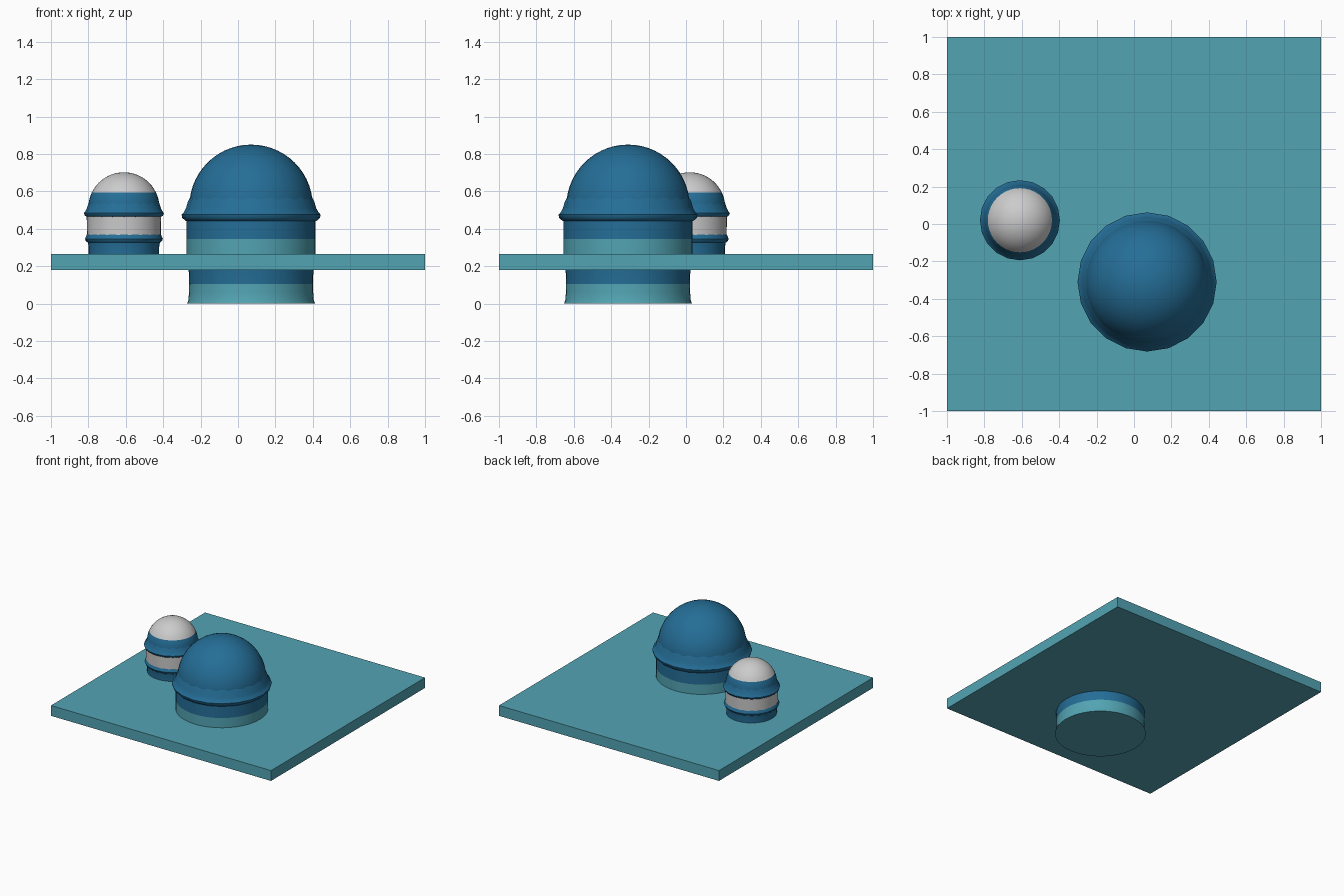
import bpy, bmesh, math

if "Cube" in bpy.data.objects:
    bpy.data.objects.remove(bpy.data.objects["Cube"])


def material(name, color):
    m = bpy.data.materials.new(name)
    m.diffuse_color = (*color, 1)
    m.use_nodes = True
    m.node_tree.nodes["Principled BSDF"].inputs["Base Color"].default_value = m.diffuse_color
    return m


TEAL = material("teal", (0.085, 0.37, 0.45))
BLUE = material("deep_blue", (0.018, 0.155, 0.31))
BIG = (0.07, -0.31)
SMALL = (-0.61, 0.02)


def finish(bm, name, loc, mat, smooth=40):
    bmesh.ops.recalc_face_normals(bm, faces=bm.faces)
    mesh = bpy.data.meshes.new(name)
    bm.to_mesh(mesh)
    bm.free()
    ob = bpy.data.objects.new(name, mesh)
    ob.location = loc
    bpy.context.collection.objects.link(ob)
    if mat:
        mesh.materials.append(mat)
    if smooth:
        bpy.ops.object.select_all(action='DESELECT')
        bpy.context.view_layer.objects.active = ob
        ob.select_set(True)
        bpy.ops.object.shade_smooth_by_angle(angle=math.radians(smooth))
    return ob


def lathe(name, centre, profile, mat, sides=40, cap=False):
    """Spin (radius, z) points around a vertical axis."""
    bm = bmesh.new()
    rings = []
    for r, z in profile:
        n = 1 if r < 1e-5 else sides
        rings.append([bm.verts.new((r * math.cos(2 * math.pi * i / sides),
                                    r * math.sin(2 * math.pi * i / sides), z)) for i in range(n)])
    for a, b in zip(rings, rings[1:]):
        for i in range(sides):
            j = (i + 1) % sides
            if len(b) == 1:
                bm.faces.new((a[i], a[j], b[0]))
            else:
                bm.faces.new((a[i], a[j], b[j], b[i]))
    if cap:
        bm.faces.new(rings[0][::-1])
    return finish(bm, name, (*centre, 0), mat)


def arc(radius, z0, start, end, steps):
    """Part of a dome profile, angles in degrees above the horizon."""
    pts = []
    for i in range(steps + 1):
        a = math.radians(start + (end - start) * i / steps)
        pts.append((max(0, radius * math.cos(a)), z0 + radius * math.sin(a)))
    return pts


# Square plate
bm = bmesh.new()
bmesh.ops.create_cube(bm, size=1)
bmesh.ops.scale(bm, vec=(2, 2, 0.085), verts=bm.verts)
finish(bm, "plate", (0, 0, 0.2225), TEAL, smooth=0)

# Large domed post, from the bottom up
lathe("large_foot", BIG, [(0.342, 0), (0.335, 0.02), (0.332, 0.06), (0.331, 0.105)], TEAL, cap=True)
lathe("large_lower_band", BIG, [(0.331, 0.105), (0.332, 0.15), (0.335, 0.19)], BLUE)
lathe("large_middle_band", BIG, [(0.345, 0.25), (0.345, 0.345)], TEAL)
lathe("large_upper_band", BIG, [(0.345, 0.345), (0.345, 0.46)], BLUE)
lathe("large_rim", BIG, [(0.335, 0.44), (0.350, 0.442), (0.368, 0.458), (0.372, 0.475),
                         (0.36, 0.488), (0.348, 0.51), (0.338, 0.545), (0.32, 0.58)], BLUE, sides=20)
lathe("large_dome", BIG, arc(0.33, 0.52, 0, 90, 14), BLUE)

# Small domed post, from the plate up
lathe("small_lower_band", SMALL, [(0.188, 0.25), (0.188, 0.30), (0.194, 0.335)], BLUE)
lathe("small_lower_rim", SMALL, [(0.192, 0.325), (0.204, 0.335), (0.208, 0.346),
                                 (0.203, 0.358), (0.198, 0.37)], BLUE, sides=20)
lathe("small_middle_band", SMALL, [(0.197, 0.365), (0.199, 0.465)], None)
lathe("small_upper_rim", SMALL, [(0.197, 0.463), (0.209, 0.470), (0.214, 0.483),
                                 (0.206, 0.494), (0.198, 0.51), (0.188, 0.54)], BLUE, sides=20)
lathe("small_dome_band", SMALL, arc(0.19, 0.512, 0, 25.5, 5), BLUE)
lathe("small_cap", SMALL, arc(0.19, 0.512, 25.5, 90, 10), None)
